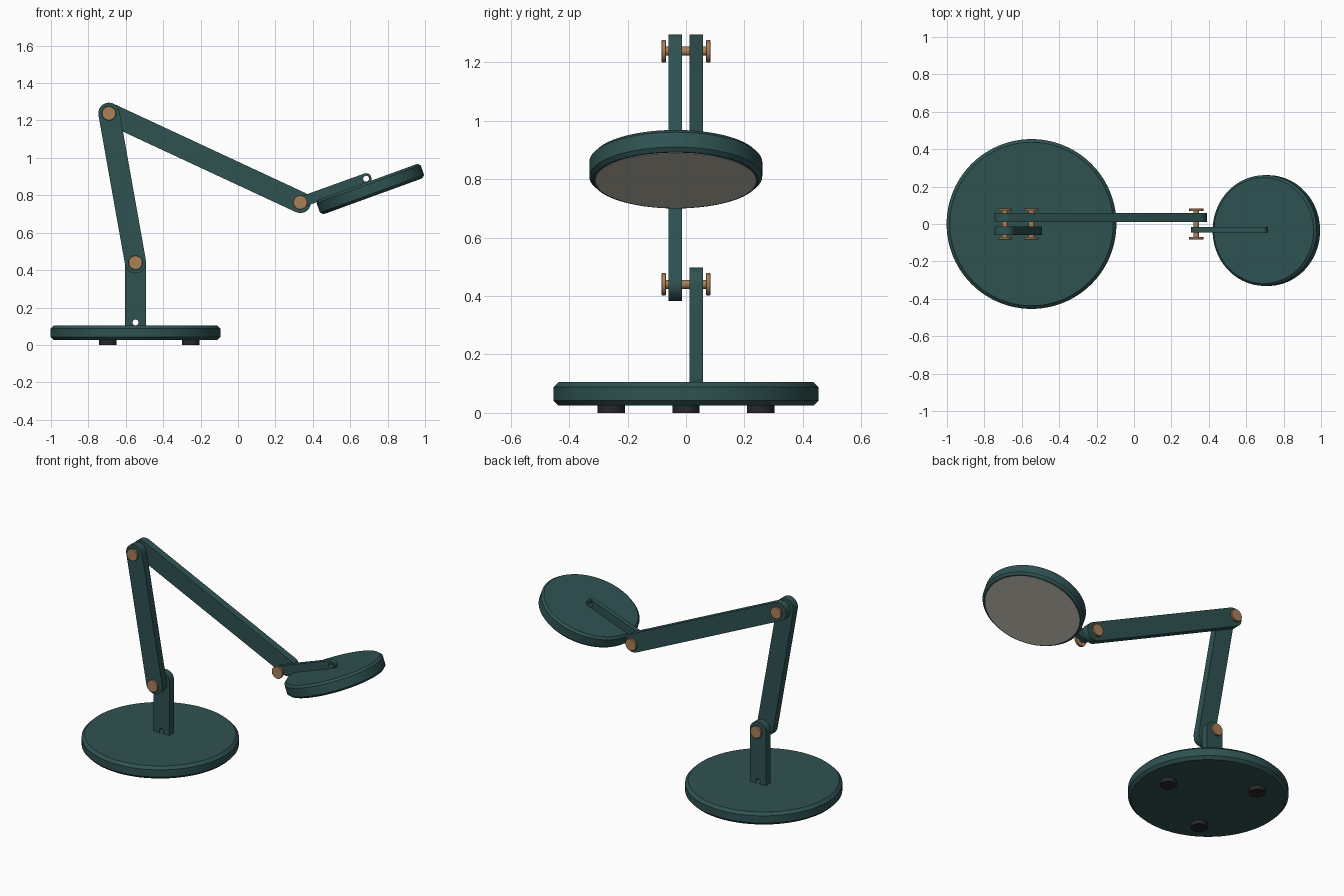
import bpy, math
from mathutils import Vector, Matrix

if "Cube" in bpy.data.objects:
    bpy.data.objects.remove(bpy.data.objects["Cube"])


def material(name, rgb):
    m = bpy.data.materials.new(name)
    m.diffuse_color = (*rgb, 1)
    m.use_nodes = True
    m.node_tree.nodes["Principled BSDF"].inputs["Base Color"].default_value = m.diffuse_color
    return m


TEAL = material("dark teal", (0.028, 0.085, 0.083))
BRASS = material("brass", (0.40, 0.22, 0.10))
RUBBER = material("black rubber", (0.022, 0.021, 0.021))
LENS = material("warm white diffuser", (0.55, 0.53, 0.46))


def finish(ob, name, mat):
    ob.name = name
    ob.data.materials.clear()
    ob.data.materials.append(mat)
    bpy.ops.object.select_all(action='DESELECT')
    ob.select_set(True)
    bpy.context.view_layer.objects.active = ob
    bpy.ops.object.shade_smooth_by_angle(angle=math.radians(30))
    return ob


def disc(name, mat, loc, r, depth, rot=(0, 0, 0), bevel=0, verts=64):
    """Cylinder with optional chamfered rims."""
    bpy.ops.mesh.primitive_cylinder_add(vertices=verts, radius=r, depth=depth,
                                        location=loc, rotation=rot)
    ob = bpy.context.object
    if bevel:
        mod = ob.modifiers.new("chamfer", 'BEVEL')
        mod.width = bevel
        mod.segments = 1
        mod.limit_method = 'ANGLE'
        mod.angle_limit = math.radians(40)
        bpy.ops.object.modifier_apply(modifier=mod.name)
    return finish(ob, name, mat)


def link(name, a, b, half_width, y0, y1, hole=0.016):
    """Round-ended flat bar from a to b in the XZ plane, drilled at both ends."""
    a, b = Vector(a), Vector(b)
    d = b - a
    ang = math.atan2(d.y, d.x)
    n = 20
    outline = []
    for c, start in ((b, ang - math.pi / 2), (a, ang + math.pi / 2)):
        for i in range(n + 1):
            t = start + math.pi * i / n
            outline.append((c.x + half_width * math.cos(t), c.y + half_width * math.sin(t)))
    loops = [outline]
    for c in (a, b):
        loops.append([(c.x + hole * math.cos(i * math.tau / 20),
                       c.y + hole * math.sin(i * math.tau / 20)) for i in range(20)])
    cu = bpy.data.curves.new(name, 'CURVE')
    cu.dimensions = '2D'
    cu.fill_mode = 'BOTH'
    cu.extrude = (y1 - y0) / 2
    for pts in loops:
        s = cu.splines.new('POLY')
        s.points.add(len(pts) - 1)
        for p, (x, z) in zip(s.points, pts):
            p.co = (x, z, 0, 1)
        s.use_cyclic_u = True
    tmp = bpy.data.objects.new(name + "_outline", cu)
    bpy.context.collection.objects.link(tmp)
    bpy.context.view_layer.update()
    dg = bpy.context.evaluated_depsgraph_get()
    me = bpy.data.meshes.new_from_object(tmp.evaluated_get(dg))
    bpy.data.objects.remove(tmp)
    me.transform(Matrix.Translation((0, (y0 + y1) / 2, 0)) @ Matrix.Rotation(math.pi / 2, 4, 'X'))
    ob = bpy.data.objects.new(name, me)
    bpy.context.collection.objects.link(ob)
    return finish(ob, name, TEAL)


BASE_X = -0.548
SHOULDER, ELBOW, WRIST = (BASE_X, 0.44), (-0.69, 1.238), (0.333, 0.762)

# weighted base and feet
disc("base", TEAL, (BASE_X, 0, 0.065), 0.454, 0.08, bevel=0.017, verts=96)
for i in range(3):
    t = i * math.tau / 3
    disc(f"foot_{i + 1}", RUBBER, (BASE_X + 0.295 * math.cos(t), 0.295 * math.sin(t), 0.016),
         0.047, 0.032, verts=32)

# post and arms
link("post", (BASE_X, 0.12), SHOULDER, 0.057, 0.012, 0.058)
link("lower_arm", SHOULDER, ELBOW, 0.057, -0.060, -0.014)
link("upper_arm", ELBOW, WRIST, 0.057, 0.012, 0.058)
link("head_bracket", WRIST, (0.685, 0.889), 0.029, -0.046, -0.016)

# joint pins with round caps
for label, (x, z) in (("shoulder", SHOULDER), ("elbow", ELBOW), ("wrist", WRIST)):
    turn = (math.pi / 2, 0, 0)
    disc(label + "_pin", BRASS, (x, 0, z), 0.0155, 0.15, turn, verts=24)
    for side, word in ((-1, "front"), (1, "back")):
        disc(f"{label}_cap_{word}", BRASS, (x, side * 0.076, z), 0.038, 0.015, turn,
             bevel=0.002, verts=32)

# tilted lamp head with flush diffuser underneath
TILT = math.radians(20)
centre = Vector((0.7075, -0.035, 0.834))
down = Vector((math.sin(TILT), 0, -math.cos(TILT)))
disc("lamp_head", TEAL, centre, 0.296, 0.08, (0, -TILT, 0), bevel=0.013, verts=96)
disc("diffuser", LENS, centre + down * 0.0385, 0.276, 0.007, (0, -TILT, 0), verts=96)
